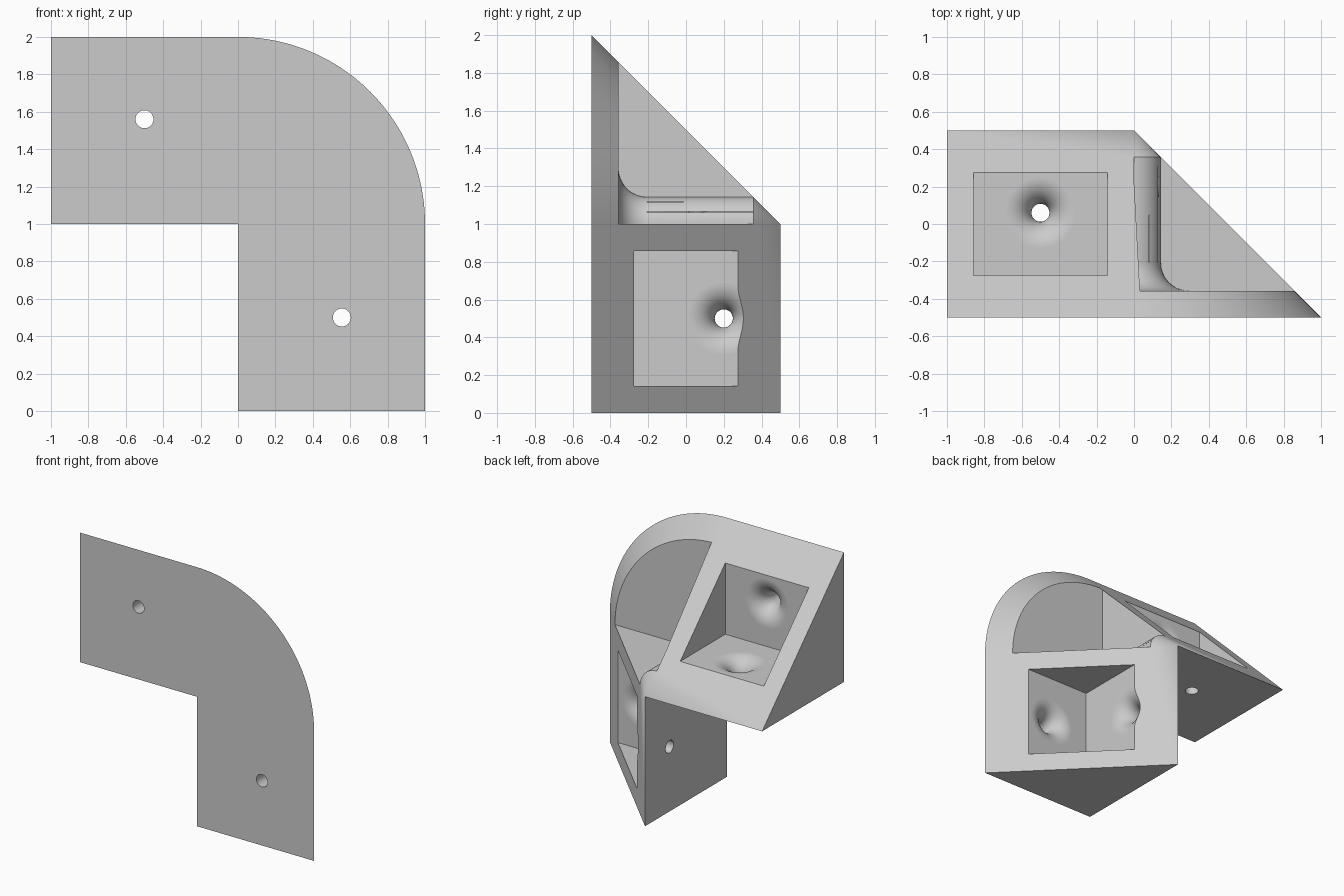
import bpy, bmesh, math
from mathutils import Matrix, Vector

if "Cube" in bpy.data.objects:
    bpy.data.objects.remove(bpy.data.objects["Cube"])

WALL = 0.143      # plate and side wall thickness
FLOOR = 0.225     # thickness behind the screw pockets
HOLE = 0.048      # screw hole radius
FLARE = 0.14      # rounding at the mouth of a screw hole
FILLET = 0.15     # rounding at the foot of the corner post


def arc(cx, cy, r, start, end, n=16):
    angles = [math.radians(start + (end - start) * i / n) for i in range(n + 1)]
    return [(cx + r * math.cos(a), cy + r * math.sin(a)) for a in angles]


def make_object(name, bm):
    bmesh.ops.remove_doubles(bm, verts=bm.verts, dist=1e-5)
    bmesh.ops.recalc_face_normals(bm, faces=bm.faces)
    bmesh.ops.dissolve_limit(bm, angle_limit=0.005, verts=bm.verts, edges=bm.edges)
    mesh = bpy.data.meshes.new(name)
    bm.to_mesh(mesh)
    bm.free()
    obj = bpy.data.objects.new(name, mesh)
    bpy.context.collection.objects.link(obj)
    return obj


def loft(name, sections, closed=False):
    """Skin a row of equal sections, capping the ends unless closed."""
    bm = bmesh.new()
    rings = [[bm.verts.new(p) for p in s] for s in sections]
    pairs = list(zip(rings, rings[1:]))
    if closed:
        pairs.append((rings[-1], rings[0]))
    else:
        bm.faces.new(rings[0])
        bm.faces.new(rings[-1])
    for a, b in pairs:
        for i in range(len(a)):
            j = (i + 1) % len(a)
            bm.faces.new((a[i], a[j], b[j], b[i]))
    return make_object(name, bm)


def bend(profile, steps=40):
    """Sections turning a (radius, y) profile a quarter turn round the inner corner."""
    turns = [math.pi / 2 * i / steps for i in range(steps + 1)]
    return [[Vector((r * math.cos(t), y, 1 + r * math.sin(t))) for r, y in profile]
            for t in turns]


def box_cutter(low, high):
    bm = bmesh.new()
    bmesh.ops.create_cube(bm, size=1)
    for v in bm.verts:
        v.co = [h if c > 0 else l for c, l, h in zip(v.co, low, high)]
    return make_object("pocket_cutter", bm)


def funnel_cutter(origin, direction, steps=48):
    """Screw hole from the outer face, flaring into the pocket along direction."""
    mouth = HOLE + FLARE
    profile = [(0, -0.1), (HOLE, -0.1)]
    profile += arc(mouth, FLOOR - FLARE, FLARE, 180, 90)
    profile += [(mouth, FLOOR + 0.03), (0, FLOOR + 0.03)]
    turn = Vector(direction).to_track_quat('Z', 'Y').to_matrix().to_4x4()
    place = Matrix.Translation(origin) @ turn
    sections = []
    for i in range(steps):
        t = math.tau * i / steps
        sections.append([place @ Vector((r * math.cos(t), r * math.sin(t), h))
                         for r, h in profile])
    return loft("screw_hole_cutter", sections, closed=True)


def cut(obj, cutter):
    mod = obj.modifiers.new("cut", 'BOOLEAN')
    mod.operation = 'DIFFERENCE'
    mod.solver = 'EXACT'
    mod.object = cutter
    bpy.ops.object.modifier_apply(modifier=mod.name)
    bpy.data.objects.remove(cutter)


# Wedge-shaped body: lower arm, quarter turn, side arm
triangle = [(0, -0.5), (1, -0.5), (0, 0.5)]
sweep = bend(triangle)
lower_end = [p + Vector((0, 0, -1)) for p in sweep[0]]
side_end = [p + Vector((-1, 0, 0)) for p in sweep[-1]]
body = loft("corner_bracket", [lower_end] + sweep + [side_end])
bpy.context.view_layer.objects.active = body
body.select_set(True)

# Hollow in the rounded corner, leaving a filleted post and a front plate
hollow = arc(WALL + FILLET, -0.5 + WALL + FILLET, FILLET, 270, 180)
hollow += [(WALL, 0.5 - WALL), (1.1, 0.5 - WALL), (1.1, -0.5 + WALL)]
cut(body, loft("corner_hollow_cutter", bend(hollow)))

# Screw pockets in both arms
inner = -0.5 + FLOOR
cut(body, box_cutter((-1 + WALL, inner, 1 + FLOOR), (-WALL, 1, 2.2)))
cut(body, box_cutter((FLOOR, inner, WALL), (1.2, 1, 1 - WALL)))

# Flared screw holes: through the front, the underside and the inner side
for origin, direction in [
    ((-0.5, -0.5, 1.56), (0, 1, 0)),
    ((0.555, -0.5, 0.5), (0, 1, 0)),
    ((-0.5, 0.06, 1), (0, 0, 1)),
    ((0, 0.2, 0.5), (1, 0, 0)),
]:
    cut(body, funnel_cutter(origin, direction))

# Plain grey finish with crisp edges
grey = bpy.data.materials.new("light_grey")
grey.use_nodes = True
colour = (0.6, 0.6, 0.6, 1)
grey.diffuse_color = colour
grey.node_tree.nodes["Principled BSDF"].inputs["Base Color"].default_value = colour
body.data.materials.clear()
body.data.materials.append(grey)
for face in body.data.polygons:
    face.material_index = 0
bpy.ops.object.shade_smooth_by_angle(angle=math.radians(30))
normals = body.modifiers.new("even_shading", 'WEIGHTED_NORMAL')
normals.keep_sharp = True
